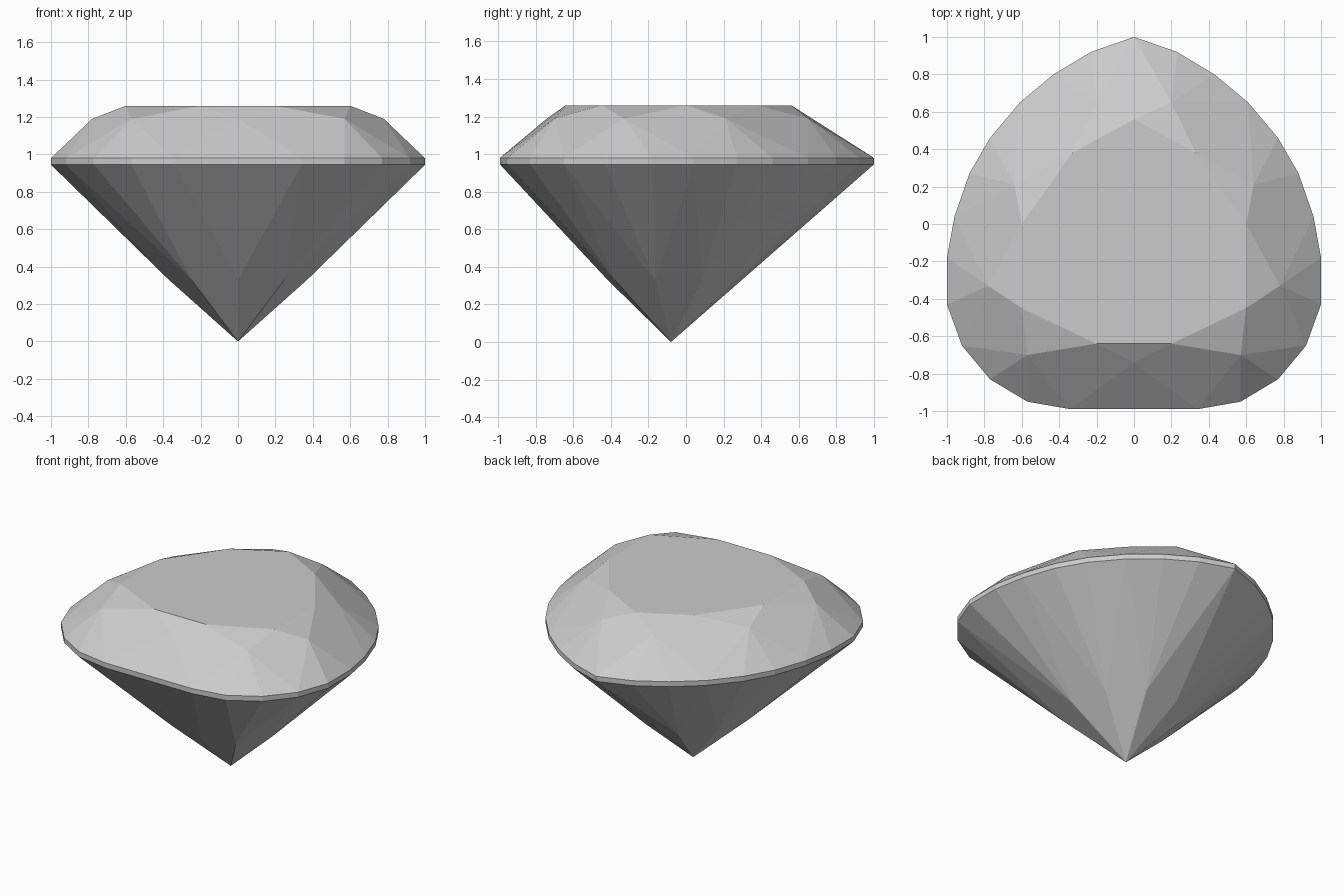
import bpy
import bmesh
from mathutils import Vector

cube = bpy.data.objects.get("Cube")
if cube:
    bpy.data.objects.remove(cube, do_unlink=True)

GIRDLE_LOW, GIRDLE_HIGH = 0.945, 0.98
STAR_Z, TABLE_Z, PAVILION_Z = 1.19, 1.26, 0.33
CULET = Vector((0, -0.08, 0))

# Half outlines from the back point round to the flat front
GIRDLE = [(0, 1), (0.23, 0.92), (0.43, 0.80), (0.61, 0.65), (0.77, 0.46),
          (0.88, 0.27), (0.96, 0.04), (1, -0.18), (1, -0.43),
          (0.92, -0.65), (0.77, -0.83), (0.57, -0.95), (0.34, -0.99)]
TABLE = [(0, 0.56), (0.33, 0.38), (0.6, 0), (0.6, -0.45), (0.2, -0.64)]
STARS = [(0.2, 0.65), (0.64, 0.21), (0.78, -0.33), (0.57, -0.70), (0, -0.74)]


def full_ring(half):
    """Mirror a half outline in x, without doubling points on the centre line."""
    return half + [(-x, y) for x, y in reversed(half) if x != 0]


def span(i):
    """Girdle points between main point i and the next; the front is one edge."""
    first = 3 * i if i < 5 else 3 * i - 2
    last = first + (1 if i == 4 else 3)
    return [k % len(outline) for k in range(first, last + 1)]


outline = full_ring(GIRDLE)
bm = bmesh.new()


def ring(points, z):
    return [bm.verts.new((x, y, z)) for x, y in points]


high = ring(outline, GIRDLE_HIGH)
low = ring(outline, GIRDLE_LOW)
table = ring(full_ring(TABLE), TABLE_Z)
stars = ring(full_ring(STARS), STAR_Z)
culet = bm.verts.new(CULET)
sides = len(table)

# Lower facet points lie under the middle of each girdle span
lower = []
for i in range(sides):
    ids = span(i)
    a, b = ids[(len(ids) - 1) // 2], ids[len(ids) // 2]
    middle = (low[a].co + low[b].co) / 2
    point = CULET.lerp(middle, 0.37)
    point.z = PAVILION_Z
    lower.append(bm.verts.new(point))

# Table, crown and pavilion facets
bm.faces.new(table)
for i in range(sides):
    ids = span(i)
    bm.faces.new((table[i], stars[i], table[(i + 1) % sides]))
    bm.faces.new((table[i], stars[i - 1], high[ids[0]], stars[i]))
    bm.faces.new((culet, lower[i - 1], low[ids[0]], lower[i]))
    for a, b in zip(ids, ids[1:]):
        bm.faces.new((stars[i], high[a], high[b]))
        bm.faces.new((lower[i], low[a], low[b]))

# Girdle band
for k in range(len(outline)):
    bm.faces.new((high[k - 1], high[k], low[k], low[k - 1]))

bmesh.ops.recalc_face_normals(bm, faces=bm.faces)
mesh = bpy.data.meshes.new("gemstone")
bm.to_mesh(mesh)
bm.free()

stone = bpy.data.materials.new("pale grey stone")
stone.use_nodes = True
colour = (0.6, 0.6, 0.6, 1)
stone.diffuse_color = colour
stone.node_tree.nodes["Principled BSDF"].inputs["Base Color"].default_value = colour
mesh.materials.append(stone)

gem = bpy.data.objects.new("gemstone", mesh)
bpy.context.collection.objects.link(gem)
